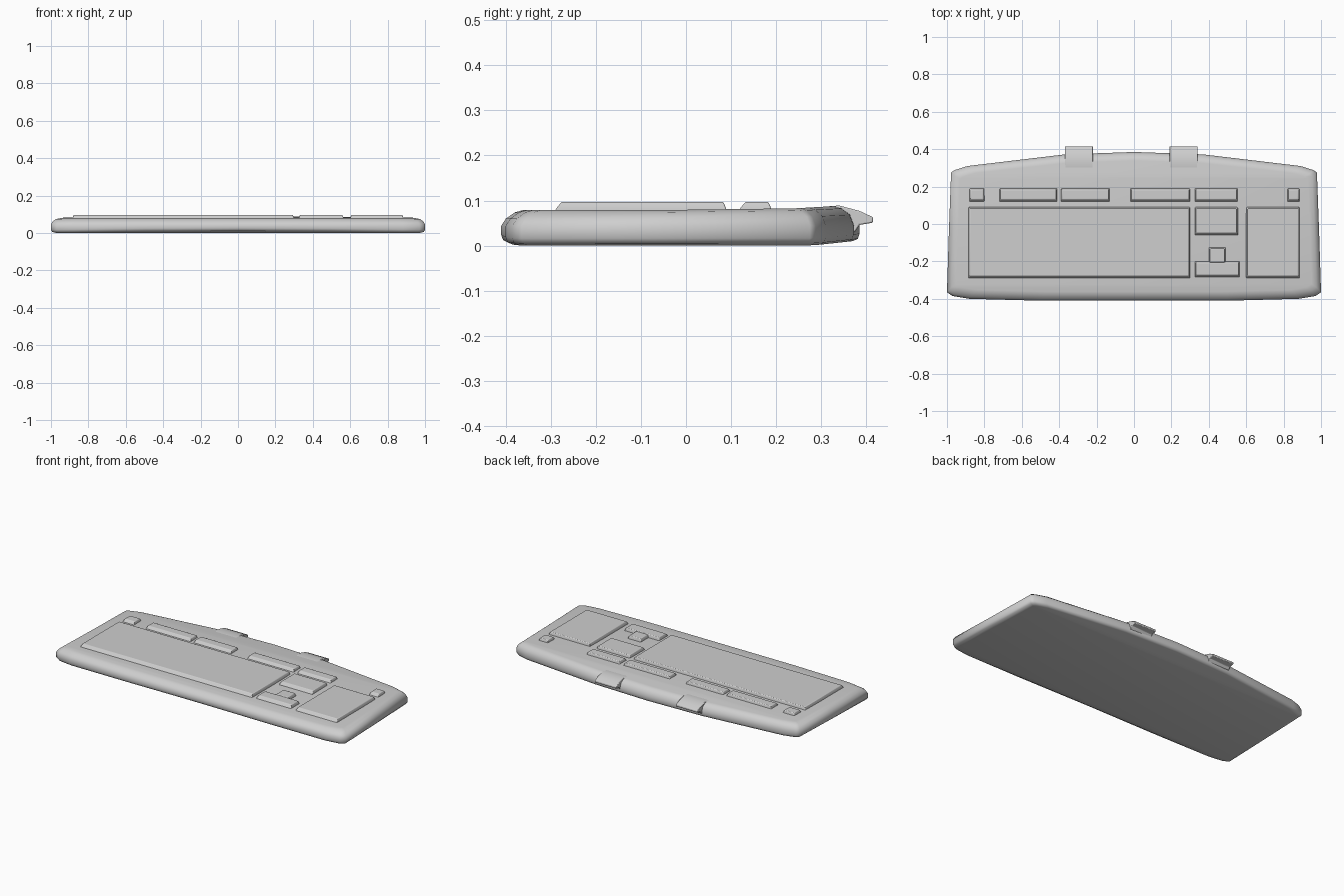
import bpy, bmesh, math

cube = bpy.data.objects.get("Cube")
if cube:
    bpy.data.objects.remove(cube, do_unlink=True)

grey = bpy.data.materials.new("light_grey_plastic")
grey.use_nodes = True
color = (0.62, 0.62, 0.62, 1)
grey.diffuse_color = color
grey.node_tree.nodes["Principled BSDF"].inputs["Base Color"].default_value = color


def finish(name, bm, angle=35, bevel=0):
    bmesh.ops.recalc_face_normals(bm, faces=bm.faces)
    mesh = bpy.data.meshes.new(name)
    bm.to_mesh(mesh)
    bm.free()
    obj = bpy.data.objects.new(name, mesh)
    bpy.context.collection.objects.link(obj)
    mesh.materials.append(grey)
    if bevel:
        mod = obj.modifiers.new("soft_edges", "BEVEL")
        mod.width = bevel
        mod.segments = 2
    bpy.ops.object.select_all(action="DESELECT")
    obj.select_set(True)
    bpy.context.view_layer.objects.active = obj
    bpy.ops.object.shade_smooth_by_angle(angle=math.radians(angle))
    return obj


def case():
    # Half of the plan outline, front to back, mirrored to the other side
    half = [(0, -.41), (.5, -.41), (.88, -.4), (.97, -.385), (1, -.365),
            (.99, -.05), (.978, .275), (.96, .288), (.89, .31), (.37, .372), (0, .385)]
    outline = half + [(-x, y) for x, y in half[-2:0:-1]]
    # Rounded wall, bottom to top: x scale, y scale, height
    wall = [(.97, .96, 0), (.992, .99, .005), (1, 1, .016), (1, 1, .044),
            (.992, .975, .06), (.975, .925, .074), (.95, .88, .079)]
    bm = bmesh.new()
    rings = []
    for sx, sy, z in wall:
        ring = []
        for x, y in outline:
            low = .01 * (1 - x * x) if z < .02 else 0
            high = .05 * max(0, y - .2) if z > .05 else 0
            ring.append(bm.verts.new((x * sx, y * sy, z + low + high)))
        rings.append(ring)
    n = len(outline)
    for a, b in zip(rings, rings[1:]):
        for i in range(n):
            j = (i + 1) % n
            bm.faces.new((a[i], a[j], b[j], b[i]))
    # Underside and deck closed with strips across the width
    for r in (rings[0], rings[-1]):
        for i in range(n // 2):
            strip = [r[i], r[i + 1], r[n - i - 1], r[(n - i) % n]]
            bm.faces.new(list(dict.fromkeys(strip)))
    return finish("keyboard_case", bm, 60)


def key_block(name, x0, x1, y0, y1, top=.097, taper=.014):
    # Raised block with sloping sides
    bm = bmesh.new()
    rows = []
    for z, t in ((.07, 0), (.08, 0), (top, taper)):
        rows.append([bm.verts.new((x, y, z)) for x, y in
                     ((x0 + t / 2, y0 + t), (x1 - t / 2, y0 + t),
                      (x1 - t / 2, y1 - t / 2), (x0 + t / 2, y1 - t / 2))])
    for a, b in zip(rows, rows[1:]):
        for i in range(4):
            j = (i + 1) % 4
            bm.faces.new((a[i], a[j], b[j], b[i]))
    bm.faces.new(rows[0])
    bm.faces.new(rows[-1])
    return finish(name, bm, 30, .003)


def back_tab(name, x0, x1):
    # Side profile stretched across the tab's width
    profile = [(.2, .076), (.3, .086), (.34, .089), (.385, .077), (.415, .063),
               (.415, .051), (.385, .046), (.375, .03), (.3, .03)]
    bm = bmesh.new()
    face = bm.faces.new([bm.verts.new((x0, y, z)) for y, z in profile])
    made = bmesh.ops.extrude_face_region(bm, geom=[face])["geom"]
    bmesh.ops.translate(bm, vec=(x1 - x0, 0, 0),
                        verts=[v for v in made if isinstance(v, bmesh.types.BMVert)])
    return finish(name, bm, 40, .003)


case()

# Main key areas
key_block("main_keys", -.885, .3, -.29, .09)
key_block("navigation_keys", .325, .555, -.06, .09)
key_block("arrow_keys_row", .325, .565, -.285, -.2)
key_block("up_arrow_key", .4, .49, -.215, -.125)
key_block("number_pad", .6, .885, -.29, .09)

# Row of function keys along the back
for name, x0, x1 in (("escape_key", -.88, -.8), ("function_keys_left", -.72, -.41),
                     ("function_keys_middle", -.39, -.13), ("function_keys_right", -.02, .3),
                     ("system_keys", .325, .555), ("indicator_key", .82, .885)):
    key_block(name, x0, x1, .118, .19)

# Tabs on the back edge
back_tab("back_tab_right", -.37, -.22)
back_tab("back_tab_left", .19, .34)
